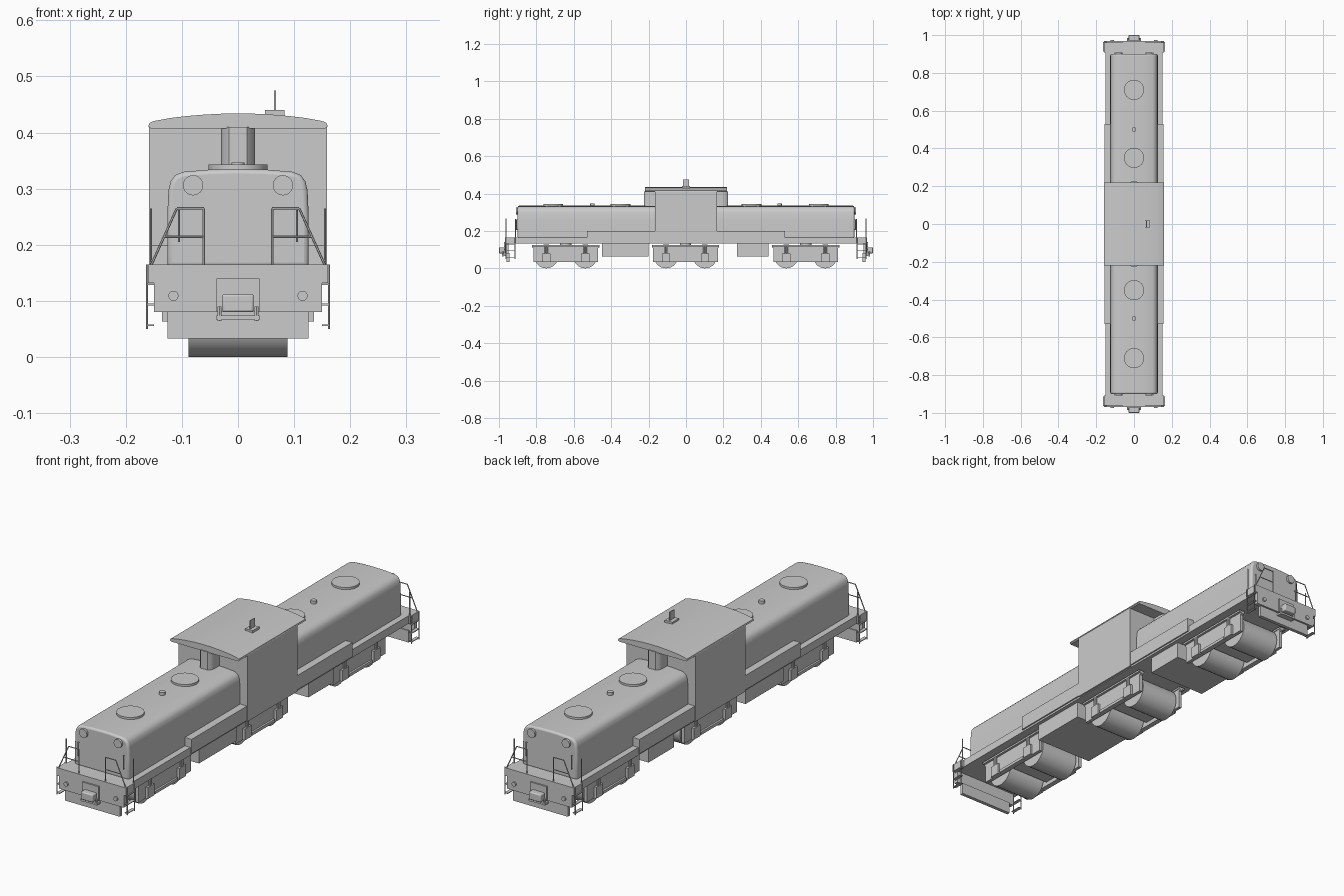
import bpy, bmesh, math
from mathutils import Vector

if "Cube" in bpy.data.objects:
    bpy.data.objects.remove(bpy.data.objects["Cube"])


def finish(name, bm, bevel=0, smooth=False):
    bmesh.ops.recalc_face_normals(bm, faces=bm.faces)
    me = bpy.data.meshes.new(name)
    bm.to_mesh(me)
    bm.free()
    ob = bpy.data.objects.new(name, me)
    bpy.context.collection.objects.link(ob)
    if bevel:
        m = ob.modifiers.new("Bevel", 'BEVEL')
        m.width, m.segments = bevel, 3
        m.limit_method, m.angle_limit = 'ANGLE', math.radians(50)
    if smooth:
        bpy.context.view_layer.objects.active = ob
        ob.select_set(True)
        bpy.ops.object.shade_smooth_by_angle(angle=math.radians(35))
        ob.select_set(False)
    return ob


def box(name, x, y, z, bevel=0):
    bm = bmesh.new()
    bmesh.ops.create_cube(bm, size=1)
    for v in bm.verts:
        for i, (a, b) in enumerate((x, y, z)):
            v.co[i] = (a + b) / 2 + v.co[i] * (b - a)
    return finish(name, bm, bevel, bevel > 0)


def rod(name, p, q, r, seg=6):
    p, q = Vector(p), Vector(q)
    bm = bmesh.new()
    bmesh.ops.create_cone(bm, cap_ends=True, segments=seg, radius1=r, radius2=r, depth=(q - p).length)
    rot = (q - p).to_track_quat('Z', 'Y')
    for v in bm.verts:
        v.co = rot @ v.co + (p + q) / 2
    return finish(name, bm, 0, seg > 8)


def extrude(name, pts, a, b, axis='Y', bevel=0):
    def place(u, v, d):
        return (u, d, v) if axis == 'Y' else (d, u, v) if axis == 'X' else (u, v, d)
    bm = bmesh.new()
    f = bm.faces.new([bm.verts.new(place(u, v, a)) for u, v in pts])
    r = bmesh.ops.extrude_face_region(bm, geom=[f])
    off = Vector(place(0, 0, b - a))
    for v in r['geom']:
        if isinstance(v, bmesh.types.BMVert):
            v.co += off
    return finish(name, bm, bevel, True)


def yspan(s, a, b):
    return tuple(sorted((s * a, s * b)))


# Main frame, walkway and end platforms
box("main_frame", (-.151, .151), (-.95, .95), (.132, .165))
box("walkway_boxes", (-.157, .157), (-.53, .53), (.14, .20))

# Cab with curved overhanging roof
box("cab", (-.159, .159), (-.165, .165), (.135, .415))
roof = [(-.155, .407), (.155, .407), (.16, .411), (.158, .417), (.15, .4205)]
roof += [(x, .434 - .0125 * (x / .15) ** 2) for x in [.12 - .03 * i for i in range(9)]]
roof += [(-.15, .4205), (-.158, .417), (-.16, .411)]
extrude("cab_roof", roof, -.22, .22)
box("antenna_base", (.048, .083), (-.022, .022), (.425, .44))
box("antenna_blade", (.064, .068), (-.015, .015), (.435, .475))

# Hood cross-section: tapered sides, rounded shoulders, cambered top
right = [(.126, .16), (.126, .25), (.124, .297), (.120, .313), (.112, .324), (.098, .330), (.05, .334)]
hood = right + [(0, .335)] + [(-x, z) for x, z in reversed(right)]

for s, end in ((-1, "front"), (1, "rear")):
    a, b = yspan(s, .16, .9)
    extrude(end + "_hood", hood, a, b, bevel=.008)
    # Roof fans and filler cap
    for i, y in enumerate((.35, .71)):
        rod(f"{end}_fan_{i}", (0, s * y, .328), (0, s * y, .343), .053, 32)
    rod(end + "_filler_cap", (0, s * .5, .33), (0, s * .5, .347), .012, 12)
    # Exhaust casing against the cab
    stack = [(-.03, s * .16), (-.03, s * .2), (-.026, s * .214), (-.016, s * .224),
             (.016, s * .224), (.026, s * .214), (.03, s * .2), (.03, s * .16)]
    extrude(end + "_exhaust_casing", stack, .33, .41, 'Z')
    # End platform, buffer beam and plough
    box(end + "_platform", (-.16, .16), yspan(s, .908, .968), (.132, .165))
    box(end + "_buffer_beam", (-.15, .15), yspan(s, .95, .968), (.08, .165))
    box(end + "_plough", (-.126, .126), yspan(s, .945, .96), (.033, .082))
    # Coupler
    box(end + "_coupler_pocket", (-.038, .038), yspan(s, .95, .974), (.08, .14))
    box(end + "_coupler_head", (-.028, .028), yspan(s, .96, 1), (.08, .112), .004)
    box(end + "_coupler_bracket", (-.038, .038), yspan(s, .96, .985), (.066, .074))
    for sx in (-1, 1):
        def p(x, y, z):
            return (sx * x, s * y, z)
        rod(end + "_coupler_pin", p(.033, .98, .064), p(.033, .98, .09), .004)
        # Lights
        rod(end + "_headlight", p(.08, .89, .306), p(.08, .909, .306), .018, 24)
        rod(end + "_marker_light", p(.115, .96, .109), p(.115, .974, .109), .009, 16)
        # Ladder
        for y in (.914, .962):
            rod(end + "_ladder_rail", p(.162, y, .05), p(.162, y, .165), .0022)
        for z in (.055, .092, .128):
            box(end + "_ladder_rung", yspan(sx, .15, .164), yspan(s, .914, .962), (z, z + .003))
        # Handrails
        rails = [((.061, .163), (.061, .265)), ((.061, .265), (.109, .265)), ((.109, .265), (.155, .163)),
                 ((.061, .214), (.132, .214)), ((.105, .163), (.105, .265))]
        for (x0, z0), (x1, z1) in rails[:4]:
            rod(end + "_handrail", p(x0, .962, z0), p(x1, .962, z1), .0022)
        rod(end + "_corner_post", p(.155, .912, .163), p(.155, .912, .265), .0022)
        rod(end + "_hood_grab_rail", p(.105, .906, .205), p(.105, .906, .262), .002)
        for z in (.207, .26):
            rod(end + "_grab_rail_foot", p(.105, .895, z), p(.105, .907, z), .002)

# Underframe tanks
box("fuel_tank", (-.135, .135), (-.45, -.20), (.063, .135))
box("battery_box", (-.135, .135), (.272, .44), (.063, .135))

# Three two-axle bogies
for n, cy in enumerate((-.643, -.003, .64)):
    rod(f"bogie_{n}_pivot", (0, cy, .1), (0, cy, .135), .03, 16)
    box(f"bogie_{n}_transom", (-.11, .11), (cy - .035, cy + .035), (.05, .122))
    side = [(-.18, .125), (-.18, .112), (-.173, .108), (-.173, .033), (.173, .033),
            (.173, .108), (.18, .112), (.18, .125)]
    for sx in (-1, 1):
        a, b = yspan(sx, .098, .112)
        extrude(f"bogie_{n}_side_frame", [(cy + u, z) for u, z in side], a, b, 'X')
        box(f"bogie_{n}_top_flange", yspan(sx, .095, .122), (cy - .18, cy + .18), (.117, .125))
        box(f"bogie_{n}_bottom_flange", yspan(sx, .1, .12), (cy - .075, cy + .075), (.033, .045))
        for dy in (-.104, .104):
            box(f"bogie_{n}_axle_box", yspan(sx, .105, .122), (cy + dy - .022, cy + dy + .022), (.033, .08))
            for o in (-.005, .005):
                rod(f"bogie_{n}_spring", (sx * .118, cy + dy + o, .078), (sx * .118, cy + dy + o, .118), .004)
    for dy in (-.104, .104):
        rod(f"bogie_{n}_wheelset", (-.088, cy + dy, .064), (.088, cy + dy, .064), .064, 28)
